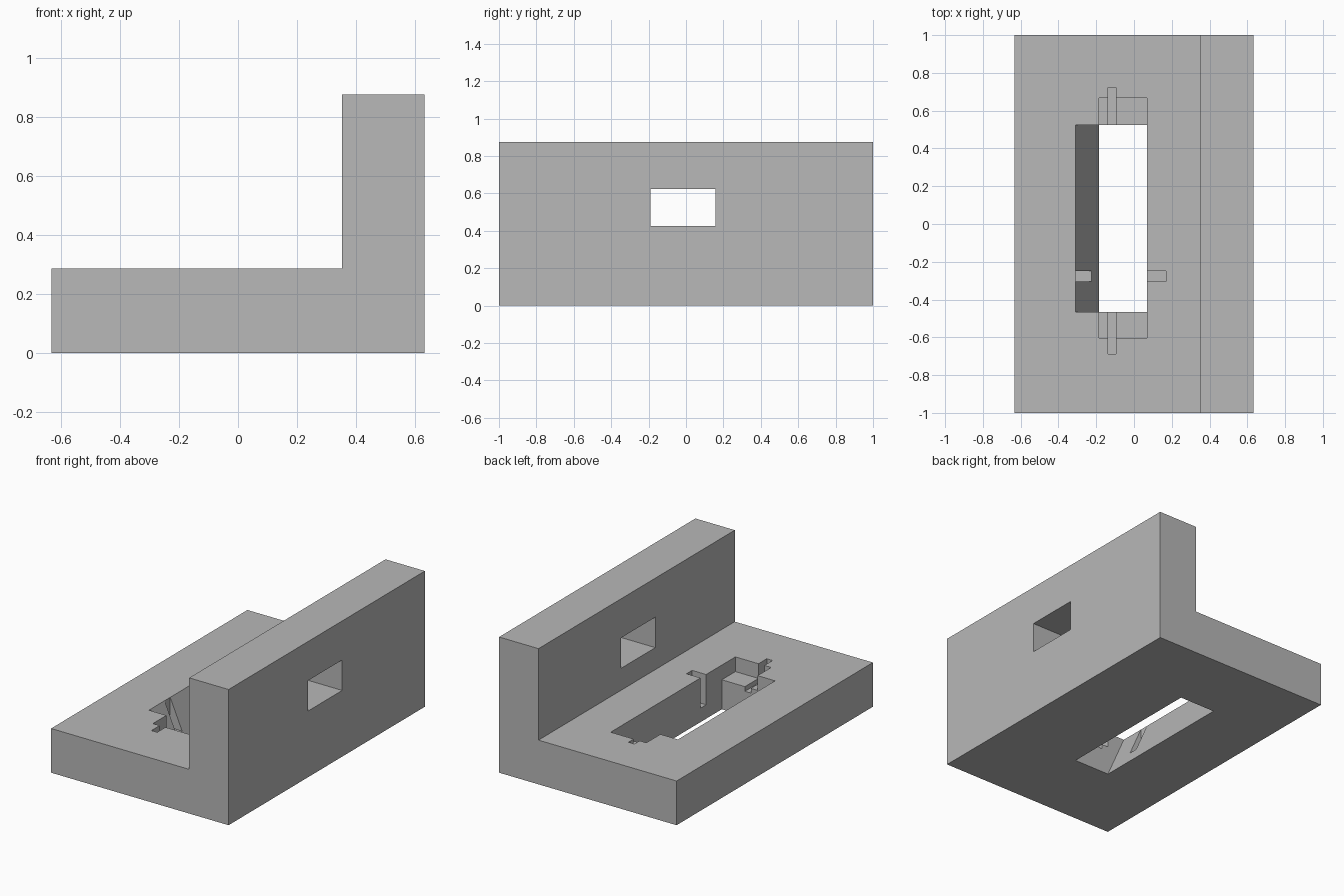
import bpy
import bmesh

cube = bpy.data.objects.get("Cube")
if cube:
    bpy.data.objects.remove(cube, do_unlink=True)

grey = bpy.data.materials.new("plain grey")
grey.use_nodes = True
colour = (0.48, 0.48, 0.48, 1)
grey.diffuse_color = colour
grey.node_tree.nodes["Principled BSDF"].inputs["Base Color"].default_value = colour


def prism(name, profile, y0, y1):
    """Extrude an x-z profile along y."""
    bm = bmesh.new()
    face = bm.faces.new([bm.verts.new((x, y0, z)) for x, z in profile])
    moved = bmesh.ops.extrude_face_region(bm, geom=[face])["geom"]
    verts = [v for v in moved if isinstance(v, bmesh.types.BMVert)]
    bmesh.ops.translate(bm, verts=verts, vec=(0, y1 - y0, 0))
    bmesh.ops.recalc_face_normals(bm, faces=bm.faces)
    mesh = bpy.data.meshes.new(name)
    bm.to_mesh(mesh)
    bm.free()
    mesh.materials.append(grey)
    obj = bpy.data.objects.new(name, mesh)
    bpy.context.collection.objects.link(obj)
    return obj


def box(name, x0, x1, y0, y1, z0, z1):
    return prism(name, [(x0, z0), (x1, z0), (x1, z1), (x0, z1)], y0, y1)


# Angle block: thick base with an upright wall along one side
W, BASE, WALL, TOP = 0.633, 0.285, 0.352, 0.875
block = prism("angle_block", [(-W, 0), (W, 0), (W, TOP), (WALL, TOP),
                              (WALL, BASE), (-W, BASE)], -1, 1)

# Through slot with one sloping side
LEFT, RIGHT, OVER = -0.185, 0.07, 0.05
lean = 0.125 / BASE
slot = prism("slot_cutter", [(LEFT + OVER * lean, -OVER), (RIGHT, -OVER),
                             (RIGHT, BASE + OVER),
                             (LEFT - (BASE + OVER) * lean, BASE + OVER)],
             -0.465, 0.525)

cutters = [
    slot,
    # Stepped shelves at both ends of the slot
    box("shelf_cutter", LEFT, RIGHT, -0.603, 0.668, 0.19, 0.4),
    # Narrow groove running lengthwise through both shelves
    box("long_groove_cutter", -0.137, -0.095, -0.687, 0.722, 0.16, 0.4),
    # Notches facing each other across the slot
    box("cross_notch_cutter", -0.31, 0.17, -0.305, -0.248, 0.09, 0.4),
    # Rectangular window through the upright wall
    box("window_cutter", 0.25, 0.8, -0.19, 0.157, 0.427, 0.623),
]

bpy.context.view_layer.objects.active = block
for cutter in cutters:
    cutter.hide_render = True
    mod = block.modifiers.new(cutter.name, "BOOLEAN")
    mod.operation = "DIFFERENCE"
    mod.solver = "EXACT"
    mod.object = cutter
    bpy.ops.object.modifier_apply(modifier=mod.name)
    bpy.data.objects.remove(cutter, do_unlink=True)
